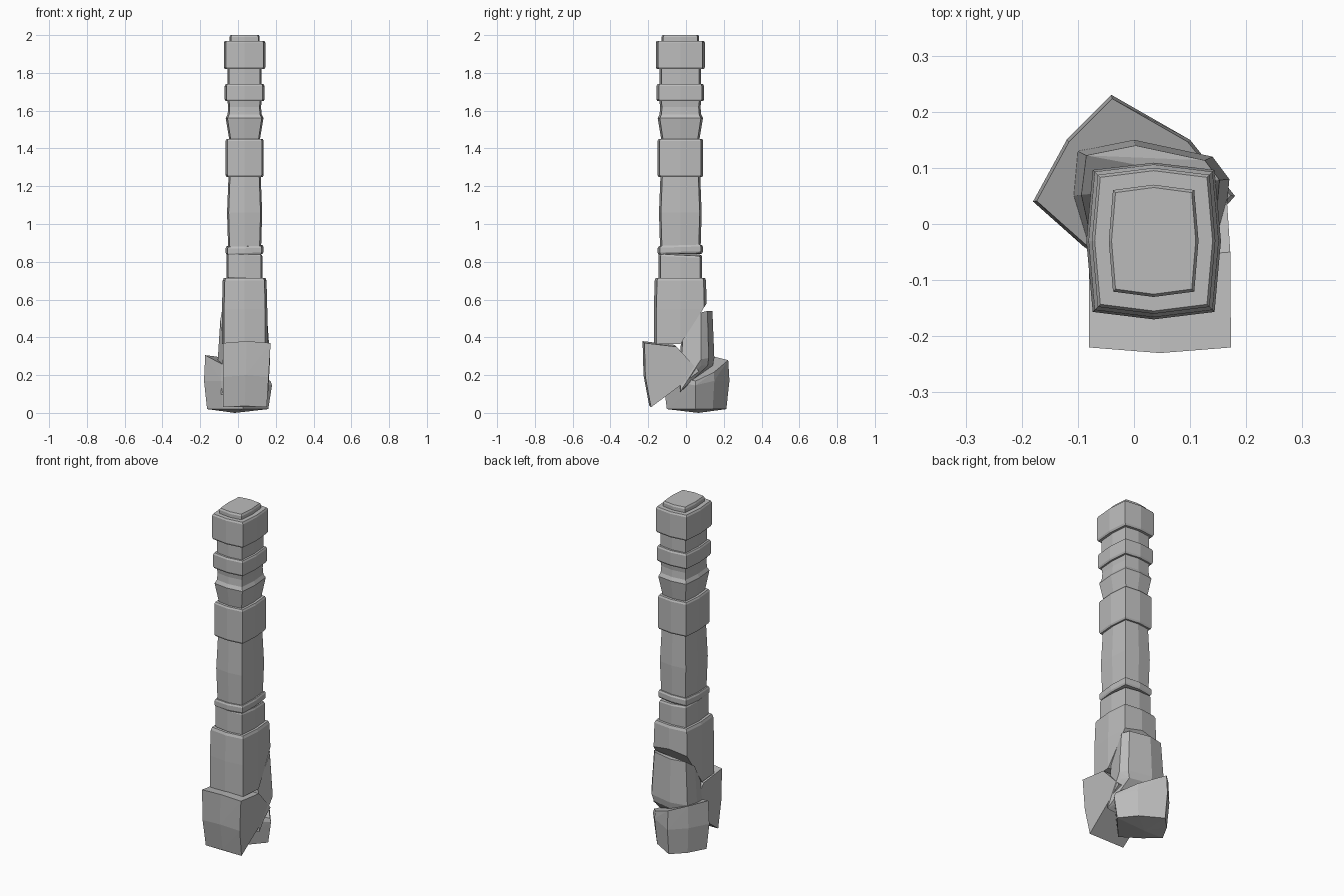
import bpy, bmesh
from math import cos, sin, pi
from mathutils import Vector

cube = bpy.data.objects.get("Cube")
if cube:
    bpy.data.objects.remove(cube, do_unlink=True)

stone = bpy.data.materials.new("grey_stone")
stone.use_nodes = True
colour = (0.5, 0.5, 0.5, 1)
stone.diffuse_color = colour
stone.node_tree.nodes["Principled BSDF"].inputs["Base Color"].default_value = colour

# Centre line of the column, and how much deeper than wide it is
axis = Vector((0.035, -0.03, 0))
extra_depth = 0.02


def finish(name, bm):
    bmesh.ops.recalc_face_normals(bm, faces=bm.faces[:])
    mesh = bpy.data.meshes.new(name)
    bm.to_mesh(mesh)
    bm.free()
    mesh.materials.append(stone)
    obj = bpy.data.objects.new(name, mesh)
    bpy.context.collection.objects.link(obj)


def section(height, half_width, tilt):
    """Rectangle whose four sides bow out at the middle."""
    points = []
    for i in range(8):
        reach = 1.28 if i % 2 else 1
        x = half_width * reach * cos(i * pi / 4)
        y = (half_width + extra_depth) * reach * sin(i * pi / 4)
        points.append(axis + Vector((x, y, height + tilt * (x + y))))
    return points


def loft(rings, tilt=0):
    """Closed solid through rings given as (height, half width)."""
    bm = bmesh.new()
    loops = [[bm.verts.new(p) for p in section(height, half_width, tilt)]
             for height, half_width in rings]
    for low, high in zip(loops, loops[1:]):
        for i, corner in enumerate(low):
            bm.faces.new((low[i - 1], corner, high[i], high[i - 1]))
    bm.faces.new(loops[0])
    bm.faces.new(loops[-1])
    return bm


def block(name, bottom, top, half_width, tilt=0):
    """Straight block with slightly worn top and bottom edges."""
    wear = 0.01
    worn = half_width - wear / 2
    finish(name, loft([(bottom, worn), (bottom + wear, half_width),
                       (top - wear, half_width), (top, worn)], tilt))


def hull(name, points):
    bm = bmesh.new()
    for point in points:
        bm.verts.new(point)
    result = bmesh.ops.convex_hull(bm, input=bm.verts[:])
    inside = {item for item in result["geom_interior"] + result["geom_unused"]
              if isinstance(item, bmesh.types.BMVert)}
    bmesh.ops.delete(bm, geom=list(inside), context="VERTS")
    finish(name, bm)


def rock(name, plan, floor, waist, top_height, top_scale):
    """Boulder: a plan outline, narrowed at the floor and under a sloping top."""
    centre = sum((Vector(p) for p in plan), Vector((0, 0))) / len(plan)
    points = []
    for corner in plan:
        corner = Vector(corner)
        low = centre.lerp(corner, 0.9)
        high = centre.lerp(corner, top_scale)
        points.append((low.x, low.y, floor))
        points.append((corner.x, corner.y, min(waist, top_height(*corner) - floor)))
        points.append((high.x, high.y, top_height(*high)))
    points.append((centre.x, centre.y, floor - 0.02))
    hull(name, points)


# Stacked upper column
block("top_slab", 1.95, 2, 0.08)
block("cap_block", 1.82, 1.97, 0.11)
block("upper_neck", 1.73, 1.83, 0.09)
block("upper_band", 1.65, 1.74, 0.106)
block("middle_block", 1.25, 1.45, 0.101)

# Neck flaring out to a thin ridge
finish("flared_neck", loft([(1.44, 0.08), (1.5, 0.09), (1.56, 0.1),
                            (1.58, 0.09), (1.62, 0.087), (1.66, 0.092)]))

# Long shaft, swollen at mid height
finish("long_shaft", loft([(0.86, 0.087), (1.06, 0.093), (1.26, 0.085)]))

# Worn, tilted collar between the long shaft and the base
block("collar_top", 0.84, 0.885, 0.1, 0.03)
block("collar_bottom", 0.7, 0.84, 0.096, -0.05)


# Base shaft, broken off along a slope that rises towards the back
def break_height(x, y):
    return min(0.54, 0.41 + 1.55 * y)


bm = loft([(0.365, 0.12), (0.55, 0.12), (0.7, 0.116), (0.715, 0.11)])
bmesh.ops.bisect_plane(bm, geom=bm.verts[:] + bm.edges[:] + bm.faces[:],
                       plane_co=(0, 0, 0.41), plane_no=(0, 1.55, -1),
                       clear_outer=True)
bmesh.ops.holes_fill(bm, edges=[e for e in bm.edges if e.is_boundary], sides=0)
finish("base_shaft", bm)

# Boulder wedged under the break
rock("upper_chunk",
     [(0.17, 0.08), (0.14, 0.12), (0, 0.15), (-0.1, 0.13),
      (-0.11, 0.05), (-0.09, -0.04), (0.16, -0.03)],
     0.25, 0.36, break_height, 0.88)


# Squat boulder at the back, lower towards its left
def rear_slope(x, y):
    return 0.23 - 0.4 * x + 0.15 * y


rock("rear_chunk",
     [(-0.18, 0.04), (-0.12, 0.15), (-0.04, 0.23), (0.1, 0.15),
      (0.18, 0.05), (0.03, -0.12), (-0.09, -0.04)],
     0.02, 0.17, rear_slope, 0.96)

# Leaning wedge at the front: a side profile carried across, fuller in the middle
wedge = []
for y, z in [(-0.22, 0.38), (-0.05, 0.36), (0.07, 0.23), (-0.185, 0.04), (-0.215, 0.2)]:
    right, left = -0.08, 0.15 + 0.06 * z
    wedge += [(right, y, z - 0.01), (left, y, z - 0.01),
              ((right + left) / 2, y - 0.01, z)]
hull("front_chunk", wedge)
